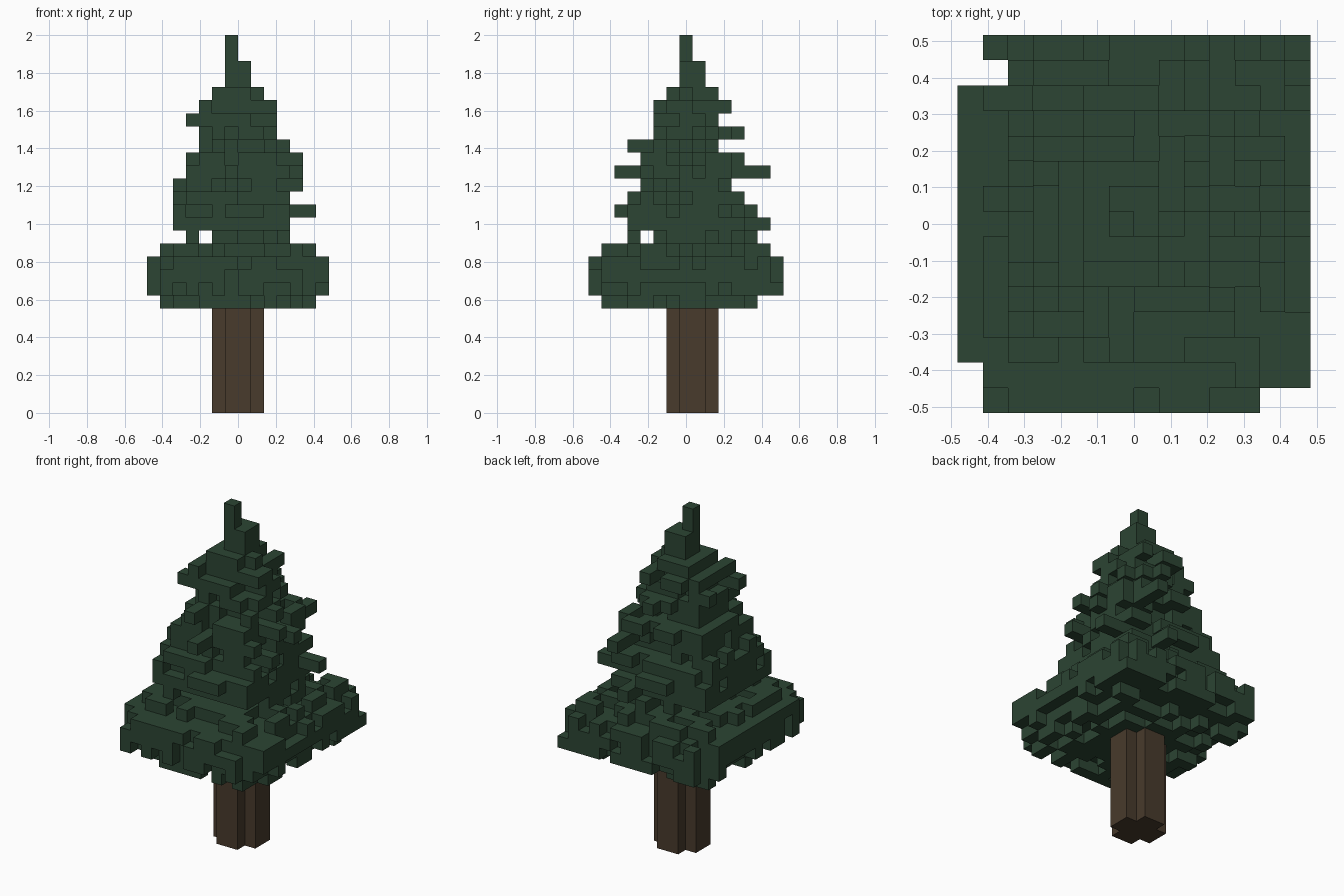
import bpy, bmesh, random
from mathutils import Vector

cube = bpy.data.objects.get("Cube")
if cube:
    bpy.data.objects.remove(cube, do_unlink=True)

rng = random.Random(5)
V = 2 / 29          # edge length of one voxel
TRUNK_H = 8         # trunk height in voxels


def material(name, rgb):
    m = bpy.data.materials.new(name)
    m.use_nodes = True
    col = (*rgb, 1)
    m.diffuse_color = col
    bsdf = m.node_tree.nodes["Principled BSDF"]
    bsdf.inputs["Base Color"].default_value = col
    bsdf.inputs["Roughness"].default_value = 0.9
    return m


def make_object(name, bm, mat):
    bmesh.ops.recalc_face_normals(bm, faces=bm.faces)
    me = bpy.data.meshes.new(name)
    bm.to_mesh(me)
    bm.free()
    me.materials.append(mat)
    ob = bpy.data.objects.new(name, me)
    bpy.context.collection.objects.link(ob)
    return ob


def neighbours(c):
    for axis in range(3):
        for s in (-1, 1):
            n = list(c)
            n[axis] += s
            yield axis, s, tuple(n)


def voxel_mesh(cells):
    """Skin a set of voxels, keeping only the exposed faces."""
    bm = bmesh.new()
    for c in sorted(cells):
        centre = Vector((c[0] + 0.5, c[1], c[2] + 0.5))
        for axis, s, n in neighbours(c):
            if n in cells:
                continue
            normal, u, w = Vector(), Vector(), Vector()
            normal[axis] = s * 0.5
            u[(axis + 1) % 3] = 0.5
            w[(axis + 2) % 3] = 0.5 * s
            corners = (-u - w, u - w, u + w, w - u)
            bm.faces.new([bm.verts.new((centre + normal + k) * V) for k in corners])
    bmesh.ops.remove_doubles(bm, verts=bm.verts, dist=V * 0.01)
    return bm


cells = set()

# Bottom tier: z, x start, x end, y start, y end, ragged border width, fill chance
TIER = [
    (8, -6, 6, -6, 6, 3, 0.45), (9, -7, 7, -7, 8, 1, 0.55), (10, -7, 7, -7, 8, 1, 0.92),
    (11, -7, 7, -7, 8, 1, 0.6), (12, -6, 6, -6, 7, 3, 0.5), (13, -3, 4, -3, 6, 2, 0.4),
]


def clipped(i, j, z):
    """Corners missing from the bottom tier, and the gap under the cone."""
    return ((i == -7 and abs(j) > 5) or (i, j) == (-6, 6) or (i > 4 and j == -7)
            or (i + j > 12 and z != 9) or (z == 13 and -3 in (i, j)))


for z, x0, x1, y0, y1, border, chance in TIER:
    for i in range(x0, x1):
        for j in range(y0, y1):
            edge = min(i - x0, x1 - 1 - i, j - y0, y1 - 1 - j)
            if not clipped(i, j, z) and (edge >= border or rng.random() < chance):
                cells.add((i, j, z))
# Tier corner voxels
cells |= {(6, 6, 9), (6, 7, 9), (-6, 7, 10), (-5, 7, 10), (-6, -7, 10), (6, -6, 10)}

# Cone from layer 14 up: half width, then sides with loose voxels (x, y plus; X, Y minus)
CONE = [(4, ""), (4, "XYy"), (4, ""), (3, "Xx"), (3, "x"), (3, "xy"),
        (2, "xY"), (2, "xYy"), (2, "Xx"), (2, "xy"), (1, "xy"),
        (0, ""), (0, ""), (0, ""), (0, "")]
for z, (r, sides) in enumerate(CONE, 14):
    solid = r if z == 14 or r < 2 else r - 1
    for a in range(-r, r + 1):
        for b in range(-r, r + 1):
            if max(abs(a), abs(b)) <= solid or rng.random() < 0.6:
                cells.add((a - 1, b, z))
    for t in range(-r, r + 1):
        for side in sides:
            d = (r + 1) * (1 if side.islower() else -1)
            a, b = (d, t) if side in "xX" else (t, d)
            if (side != "X" or z != 15) and rng.random() < 0.35:
                cells.add((a - 1, b, z))
# Square blocks: one below the tip, one on the back right of the cone
cells |= {(i, j, z) for i in (-1, 0) for j in (0, 1) for z in (25, 26)}
cells |= {(i, j, z) for i in (-3, -2) for j in (1, 2) for z in (20, 21)}

# Longer twigs: x, y, z of the outer voxel, with the step back towards the cone
TWIGS = [
    (1, 6, 14, 0, -1), (5, 3, 15, -1, 0), (-2, 5, 15, 0, -1), (1, -5, 15, 0, 1),
    (3, 1, 16, -1, 0), (4, -2, 17, -1, 0), (-5, 1, 17, 1, 0), (4, 1, 18, -1, 0),
    (-1, -5, 18, 0, 1), (2, 6, 18, 0, -1), (4, -1, 19, -1, 0), (-2, 4, 19, 0, -1),
    (3, 0, 20, -1, 0), (-2, -4, 20, 0, 1), (0, 4, 21, 0, -1), (2, -1, 21, -1, 0),
    (-4, -2, 22, 1, 0), (2, 1, 22, -1, 0), (2, 0, 23, -1, 0), (-1, 3, 23, 0, -1),
    (1, 0, 24, -1, 0), (0, 2, 24, 0, -1),
]
for i, j, z, di, dj in TWIGS:
    while (i, j, z) not in cells:
        cells.add((i, j, z))
        i, j = i + di, j + dj
# Lone voxel hanging under the cone's corner
cells.add((-4, -4, 13))

# Drop voxels that touch nothing
cells = {c for c in cells if any(n in cells for _, _, n in neighbours(c))}

green = material("pine_green", (0.025, 0.059, 0.033))
brown = material("bark_brown", (0.065, 0.043, 0.025))

make_object("foliage", voxel_mesh(cells), green)

# Trunk: a square with notched corners, extruded upward
quarter = [(2, -1), (2, 1), (1, 1)]
outline = []
for _ in range(4):
    outline += quarter
    quarter = [(-y, x) for x, y in quarter]
bm = bmesh.new()
base = bm.faces.new([bm.verts.new((x * V, (y + 0.5) * V, 0)) for x, y in outline])
top = bmesh.ops.extrude_face_region(bm, geom=[base], use_keep_orig=True)
bmesh.ops.translate(bm, vec=(0, 0, TRUNK_H * V),
                    verts=[g for g in top["geom"] if isinstance(g, bmesh.types.BMVert)])
make_object("trunk", bm, brown)
